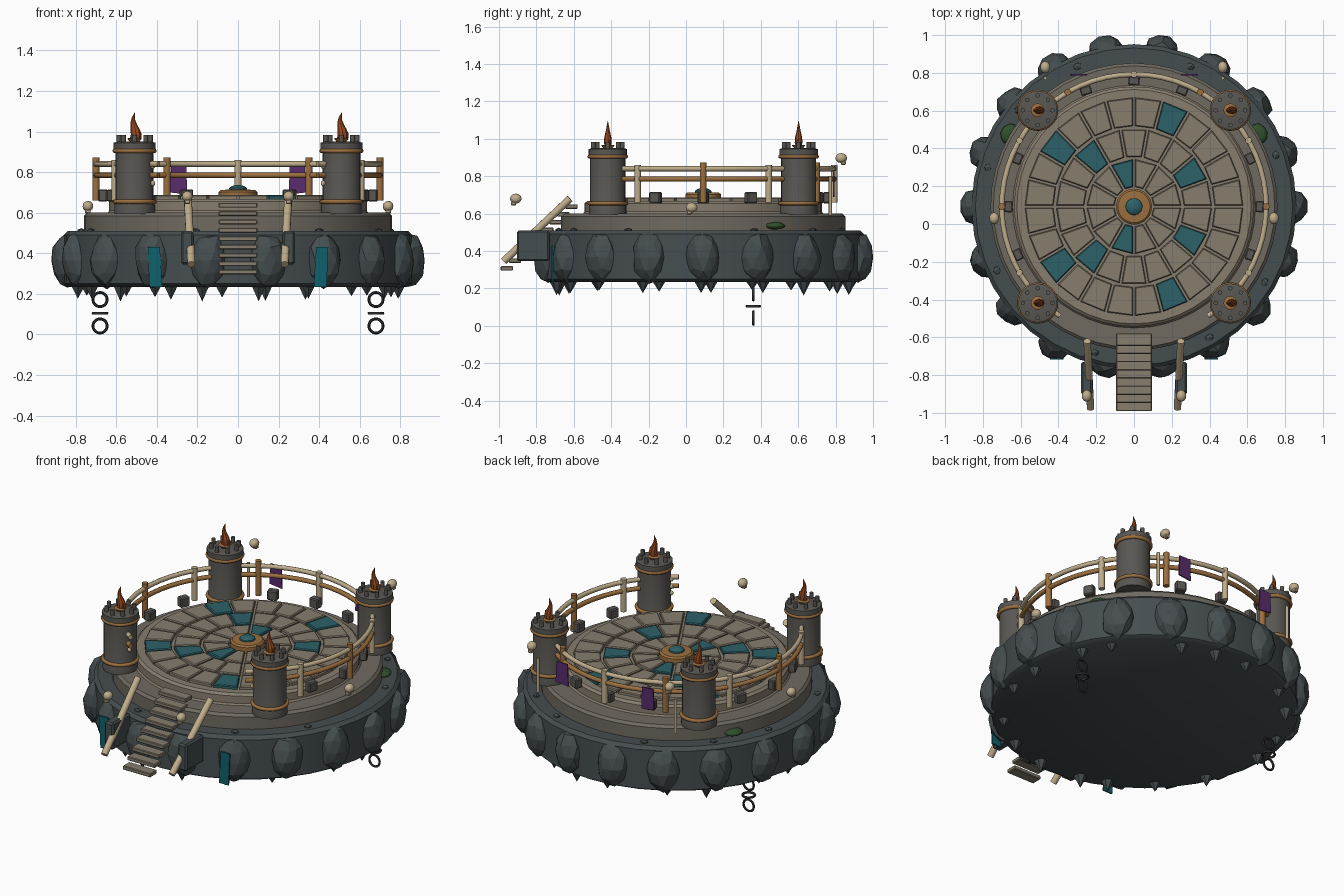
import bpy, bmesh, random
from math import sin, cos, radians, pi, tau
from mathutils import Vector, Matrix

if "Cube" in bpy.data.objects:
    bpy.data.objects.remove(bpy.data.objects["Cube"])

random.seed(4)
CY = 0.092  # centre of the round platform in y


def mat(name, r, g, b):
    m = bpy.data.materials.new(name)
    m.diffuse_color = (r, g, b, 1)
    m.use_nodes = True
    m.node_tree.nodes["Principled BSDF"].inputs["Base Color"].default_value = m.diffuse_color
    return m


ROCK = mat("dark_rock", .06, .075, .08)
STONE = mat("stone", .16, .145, .12)
TOWER = mat("tower_stone", .10, .095, .085)
TILE = mat("tile", .24, .205, .155)
TEAL = mat("teal_tile", .025, .12, .14)
BONE = mat("bone", .52, .42, .26)
BRONZE = mat("bronze", .33, .16, .05)
FLAME = mat("flame", .33, .07, .015)
PURPLE = mat("purple_cloth", .10, .025, .15)
CLOTH = mat("teal_cloth", .005, .12, .15)
IRON = mat("iron", .03, .03, .032)
MOSS = mat("moss", .03, .08, .025)


def pol(r, deg, z=0):
    a = radians(deg)
    return Vector((r * cos(a), CY + r * sin(a), z))


def finish(name, bm, m, smooth=None):
    bmesh.ops.recalc_face_normals(bm, faces=bm.faces[:])
    me = bpy.data.meshes.new(name)
    bm.to_mesh(me)
    bm.free()
    me.materials.append(m)
    ob = bpy.data.objects.new(name, me)
    bpy.context.collection.objects.link(ob)
    if smooth:
        bpy.ops.object.select_all(action='DESELECT')
        bpy.context.view_layer.objects.active = ob
        ob.select_set(True)
        bpy.ops.object.shade_smooth_by_angle(angle=radians(smooth))
    return ob


def box(name, loc, size, m, rz=0, bevel=.006):
    bm = bmesh.new()
    bmesh.ops.create_cube(bm, size=1, matrix=Matrix.Diagonal((*size, 1)))
    if bevel:
        bmesh.ops.bevel(bm, geom=bm.edges[:], offset=bevel, segments=1, affect='EDGES')
    bm.transform(Matrix.Translation(loc) @ Matrix.Rotation(radians(rz), 4, 'Z'))
    return finish(name, bm, m)


def lathe(name, prof, loc, m, n=48, closed=False, smooth=35):
    """Revolve (radius, z) points; caps the ends unless the profile is a closed loop."""
    bm = bmesh.new()
    rings = [[bm.verts.new((loc[0] + r * cos(tau * i / n), loc[1] + r * sin(tau * i / n), loc[2] + z))
              for i in range(n)] for r, z in prof]
    pairs = list(zip(rings, rings[1:])) + ([(rings[-1], rings[0])] if closed else [])
    for a, b in pairs:
        for i in range(n):
            j = (i + 1) % n
            bm.faces.new((a[i], a[j], b[j], b[i]))
    if not closed:
        bm.faces.new(rings[0])
        bm.faces.new(rings[-1])
    return finish(name, bm, m, smooth)


def torus(name, loc, R, r, m, n=32, k=8, rot=None):
    ob = lathe(name, [(R + r * cos(tau * i / k), r * sin(tau * i / k)) for i in range(k)],
               (0, 0, 0), m, n, True, 60)
    if rot:
        ob.data.transform(Matrix.Rotation(radians(90), 4, rot))
    ob.data.transform(Matrix.Translation(loc))
    return ob


def rod(name, a, b, r, m, n=10):
    a, b = Vector(a), Vector(b)
    bm = bmesh.new()
    rot = Vector((0, 0, 1)).rotation_difference(b - a).to_matrix().to_4x4()
    bmesh.ops.create_cone(bm, cap_ends=True, segments=n, radius1=r, radius2=r, depth=(b - a).length,
                          matrix=Matrix.Translation((a + b) / 2) @ rot)
    return finish(name, bm, m, 50)


def blob(name, loc, size, m, rz=0, jit=0, sub=2, smooth=None):
    bm = bmesh.new()
    bmesh.ops.create_icosphere(bm, subdivisions=sub, radius=1)
    for v in bm.verts:
        v.co *= 1 + random.uniform(-jit, jit)
    bm.transform(Matrix.Translation(loc) @ Matrix.Rotation(radians(rz), 4, 'Z') @ Matrix.Diagonal((*size, 1)))
    return finish(name, bm, m, smooth)


def cloth(name, pts, y, m):
    bm = bmesh.new()
    f = bm.faces.new([bm.verts.new((x, y, z)) for x, z in pts])
    ext = bmesh.ops.extrude_face_region(bm, geom=[f])
    bmesh.ops.translate(bm, vec=(0, .008, 0), verts=[g for g in ext['geom'] if isinstance(g, bmesh.types.BMVert)])
    return finish(name, bm, m)


# Floating rock base and the two stone tiers
C = (0, CY, 0)
lathe("rock_base", [(.835, .235), (.86, .25), (.86, .49), (.84, .51)], C, ROCK, 36)
lathe("lower_tier", [(.76, .50), (.76, .585), (.745, .60)], C, STONE)
lathe("upper_tier", [(.65, .59), (.635, .61), (.635, .655), (.62, .668)], C, TILE)

# Boulders, hanging spikes and pebbles round the rim
for i in range(18):
    a = i * 20
    blob("boulder", pol(.842, a, .365), (.078, .092, .135), ROCK, a, .07)
    bm = bmesh.new()
    d = random.uniform(.07, .11)
    bmesh.ops.create_cone(bm, cap_ends=True, segments=6, radius1=0, radius2=.055, depth=d,
                          matrix=Matrix.Translation(pol(.79, a + random.uniform(-6, 6), .27 - d / 2)))
    finish("rock_spike", bm, ROCK)
for a in (20, 47, 68, 112, 140, 165, 205, 255, 300, 330):
    blob("pebble", pol(.80, a, .51), (.02, .025, .015), ROCK, a, .1, 1)

# Three rings of wedge tiles, every fifth one teal
for r0, r1, n, t in ((.105, .25, 12, 3), (.265, .412, 18, 1), (.427, .577, 24, 4)):
    for k in range(n):
        a0, a1 = 360 / n * k, 360 / n * (k + 1)
        bm = bmesh.new()
        vs = []
        for r in (r0, r1):
            g = .006 / r * 57.3
            vs += [pol(r, a0 + g), pol(r, a1 - g)]
        f = bm.faces.new([bm.verts.new(vs[i] + Vector((0, 0, .66))) for i in (0, 2, 3, 1)])
        ext = bmesh.ops.extrude_face_region(bm, geom=[f])
        bmesh.ops.translate(bm, vec=(0, 0, .027),
                            verts=[q for q in ext['geom'] if isinstance(q, bmesh.types.BMVert)])
        bmesh.ops.recalc_face_normals(bm, faces=bm.faces[:])
        top = [e for e in bm.edges if all(v.co.z > .68 for v in e.verts)]
        bmesh.ops.bevel(bm, geom=top, offset=.005, segments=1, affect='EDGES')
        finish("floor_tile", bm, TEAL if k % 5 == t else TILE)

# Centre hub
lathe("hub_disc", [(.095, .665), (.095, .703), (.085, .712), (.05, .714)], C, BRONZE, 32)
lathe("hub_gem", [(.045, .71), (.043, .722), (.03, .732), (.01, .736)], C, TEAL, 24)

# Four corner towers with bands, merlons and flames
for sx in (-1, 1):
    for sy in (-1, 1):
        x, y = sx * .51, CY + sy * .51
        lathe("tower", [(.10, .595), (.10, .64), (.094, .66), (.094, .905), (.103, .91), (.103, .945),
                        (.085, .95)], (x, y, 0), TOWER, 24)
        for z in (.655, .905):
            torus("tower_band", (x, y, z), .098, .011, BRONZE)
        for k in range(8):
            a = tau * k / 8
            px, py = x + .078 * cos(a), y + .078 * sin(a)
            rod("merlon", (px, py, .94), (px, py, .982), .012, TOWER, 8)
        lathe("brazier", [(.02, .945), (.036, .965), (.03, .968)], (x, y, 0), BRONZE, 16)
        # main tongue leans and sways in x, small tongues beside it
        for ox, h, w in ((0, .145, .026), (-.014, .085, .014), (.014, .10, .014)):
            prof = [(.6, 0), (1, .2), (.9, .4), (.5, .65), (.3, .82), (.03, 1)]
            ob = lathe("flame", [(w * r, .95 + h * t) for r, t in prof], (0, 0, 0), FLAME, 8)
            for v in ob.data.vertices:
                v.co.x += x + ox + .008 * sin((v.co.z - .95) * 45)
                v.co.y = y + v.co.y * .8
        if sy < 0:  # string of beads
            for z in (.745, .785, .83):
                blob("bead", (sx * .42, y - .04, z), (.012, .012, .014), BONE, smooth=60)


# Curved railing on the sides and back
def rail(name, r, z, t, m):
    bm = bmesh.new()
    rings = []
    for i in range(49):
        a = -56 + 292 * i / 48
        rings.append([bm.verts.new(pol(r + t * cos(tau * k / 8), a, z + t * sin(tau * k / 8))) for k in range(8)])
    for p, q in zip(rings, rings[1:]):
        for k in range(8):
            bm.faces.new((p[k], p[(k + 1) % 8], q[(k + 1) % 8], q[k]))
    bm.faces.new(rings[0])
    bm.faces.new(rings[-1])
    finish(name, bm, m, 50)


rail("upper_rail", .70, .84, .014, BONE)
rail("lower_rail", .70, .785, .014, BRONZE)
for a in range(-30, 211, 30):
    bronze = a % 180 in (0, 60, 120)
    rod("rail_post", pol(.70, a, .66), pol(.70, a, .873 if bronze else .86), .018, BRONZE if bronze else BONE)

# Loose kerb blocks inside the railing
for k in range(-2, 11):
    a = 22.5 * k
    box("kerb_block", pol(.665, a, .685), (.045, .06, .06), TOWER, a + random.uniform(-6, 6))

# Front stairs
for i in range(9):
    box("stair_step", (0, -.612 - .0432 * i, .637 - .0412 * i), (.19, .066, .024), TILE, bevel=.004)

# Mirrored details: stair rails, banners, skulls, bone poles, moss, chains
for s in (-1, 1):
    rod("stair_rail", (s * .248, -.62, .68), (s * .23, -.975, .345), .02, BONE)
    box("stair_buttress", (s * .25, -.817, .428), (.06, .175, .165), ROCK, bevel=.01)
    cloth("front_banner", [(s * .445, .43), (s * .385, .43), (s * .373, .235), (s * .437, .235)][::s], -.718, CLOTH)
    cloth("back_banner", [(s * .33, .825), (s * .255, .825), (s * .25, .69), (s * .335, .70)][::s], .785, PURPLE)
    rod("bone_pole", (s * .47, .772, .59), (s * .47, .772, .80), .009, BONE, 8)
    for x, y, z, f in ((.25, -.91, .68, -1), (.47, .83, .897, 1), (.74, .03, .632, -1)):
        blob("skull", (s * x, y, z), (.027, .032, .027), BONE, smooth=60)
        box("skull_jaw", (s * x, y + f * .012, z - .026), (.028, .026, .02), BONE, bevel=.004)
    blob("moss_patch", (s * .66, .478, .535), (.045, .055, .02), MOSS, s * 30, .05, smooth=60)
    for z, rot in ((.172, 'X'), (.105, None), (.042, 'X')):
        torus("chain_link", (s * .68, .36, z), .035, .007, IRON, 20, 6, rot)
